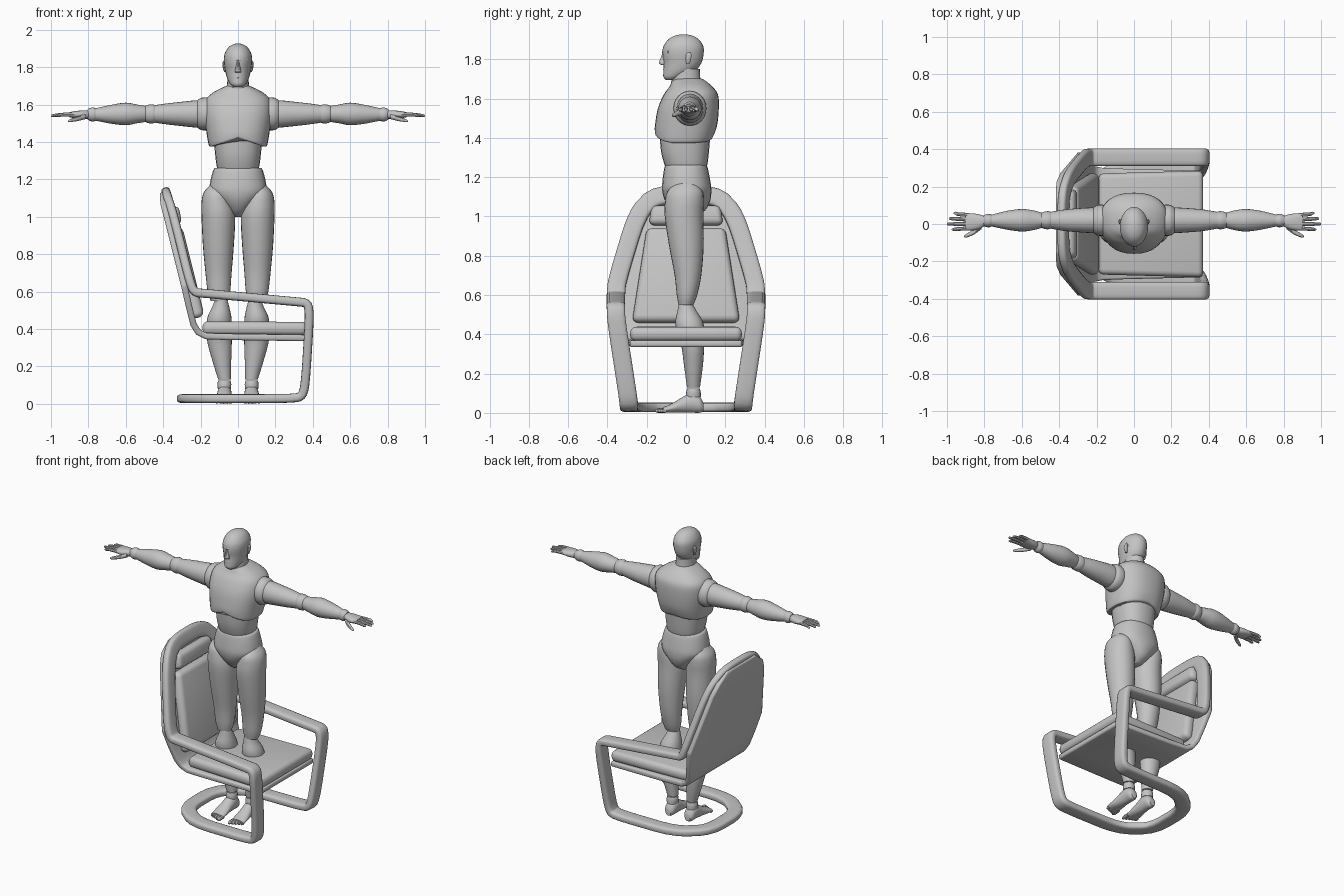
import bpy, bmesh, math
from mathutils import Vector

grey = bpy.data.materials.new("plain grey")
grey.diffuse_color = (0.55, 0.55, 0.55, 1)


def finish(name, bm, mirror=None, angle=40):
    bmesh.ops.recalc_face_normals(bm, faces=bm.faces)
    me = bpy.data.meshes.new(name)
    bm.to_mesh(me)
    bm.free()
    me.materials.append(grey)
    ob = bpy.data.objects.new(name, me)
    bpy.context.collection.objects.link(ob)
    bpy.ops.object.select_all(action='DESELECT')
    ob.select_set(True)
    bpy.context.view_layer.objects.active = ob
    bpy.ops.object.shade_smooth_by_angle(angle=math.radians(angle))
    if mirror is not None:
        mod = ob.modifiers.new("mirror", 'MIRROR')
        mod.use_axis = [i == mirror for i in range(3)]
    return ob


def bow(c, e):
    return math.copysign(abs(c) ** e, c)


def skin(bm, loops, closed=False):
    rows = [[bm.verts.new(p) for p in l] for l in loops]
    n = len(rows[0])
    for i in range(len(rows) if closed else len(rows) - 1):
        a, b = rows[i], rows[(i + 1) % len(rows)]
        for j in range(n):
            bm.faces.new((a[j], a[(j + 1) % n], b[(j + 1) % n], b[j]))
    if not closed:
        bm.faces.new(rows[0])
        bm.faces.new(rows[-1])


def smooth_rings(rings, steps=4):
    out = []
    for i in range(len(rings) - 1):
        p = [rings[max(0, min(len(rings) - 1, i + k))] for k in (-1, 0, 1, 2)]
        for s in range(steps):
            t = s / steps
            out.append([0.5 * (2 * b + (c - a) * t + (2 * a - 5 * b + 4 * c - d) * t * t
                               + (3 * b - a - 3 * c + d) * t ** 3) for a, b, c, d in zip(*p)])
    return out + [list(rings[-1])]


def loft(name, axis, rings, mirror=None, e=1.0, n=24, warp=None):
    """Rings are (position, centre 1, radius 1, centre 2, radius 2)."""
    loops = []
    for t, a, ra, b, rb in smooth_rings(rings):
        loop = []
        for k in range(n):
            f = 2 * math.pi * k / n
            u, v = a + ra * bow(math.cos(f), e), b + rb * bow(math.sin(f), e)
            p = {'X': (t, u, v), 'Y': (u, t, v), 'Z': (u, v, t)}[axis]
            loop.append(warp(*p) if warp else p)
        loops.append(loop)
    bm = bmesh.new()
    skin(bm, loops)
    return finish(name, bm, mirror)


# ---- figure: head, neck and trunk
loft("head", 'Z', [(1.695, 0, .025, -.075, .028), (1.71, 0, .042, -.065, .05), (1.74, 0, .058, -.035, .08),
                   (1.78, 0, .068, -.018, .096), (1.83, 0, .075, -.015, .105), (1.87, 0, .072, -.013, .1),
                   (1.905, 0, .052, -.012, .073), (1.922, 0, .026, -.012, .038), (1.927, 0, .005, -.012, .006)])
loft("nose", 'Z', [(1.772, 0, .016, -.113, .014), (1.782, 0, .017, -.118, .021),
                   (1.81, 0, .01, -.113, .015), (1.84, 0, .009, -.108, .01)], n=10)
loft("brow", 'X', [(-.052, -.085, .008, 1.838, .008), (0, -.111, .012, 1.838, .01),
                   (.052, -.085, .008, 1.838, .008)], n=10)
loft("lips", 'X', [(-.025, -.095, .006, 1.748, .004), (0, -.109, .008, 1.748, .008),
                   (.025, -.095, .006, 1.748, .004)], n=10)
loft("ear", 'Z', [(1.775, .07, .005, .01, .008), (1.8, .074, .008, .012, .014),
                  (1.825, .075, .007, .014, .014), (1.835, .073, .004, .014, .006)], mirror=0, n=10)
loft("neck", 'Z', [(1.64, 0, .07, .01, .085), (1.69, 0, .06, 0, .075), (1.75, 0, .056, 0, .07)])


def rib_arch(x, y, z):
    lift = max(0, 1 - abs(x) / .14) * max(0, (1.46 - z) / .08)
    return (x, y, z + .045 * lift) if y < 0 else (x, y, z + .02 * lift)


loft("chest", 'Z', [(1.375, 0, .15, -.012, .14), (1.39, 0, .158, -.01, .148), (1.46, 0, .17, 0, .158),
                    (1.55, 0, .182, .012, .155), (1.62, 0, .176, .025, .138), (1.66, 0, .14, .025, .11),
                    (1.69, 0, .085, .015, .085), (1.703, 0, .055, .01, .065)], e=.85, n=32, warp=rib_arch)
loft("abdomen", 'Z', [(1.235, 0, .1, 0, .095), (1.26, 0, .112, 0, .108), (1.33, 0, .122, -.005, .122),
                      (1.43, 0, .13, -.005, .13)], e=.85)
loft("pelvis", 'Z', [(1.0, 0, .03, .01, .04), (1.03, 0, .055, .012, .085), (1.08, 0, .105, .008, .115),
                     (1.13, 0, .15, .004, .125), (1.18, 0, .15, .002, .122), (1.25, 0, .132, 0, .11),
                     (1.262, 0, .118, 0, .1)], e=.9)

# ---- figure: legs
loft("thigh", 'Z', [(1.17, .12, .03, 0, .05), (1.13, .117, .066, -.005, .088), (1.08, .112, .083, -.008, .098),
                    (1.0, .105, .09, -.01, .098), (.85, .105, .083, .002, .088), (.7, .104, .07, .01, .068),
                    (.6, .102, .06, .005, .052), (.55, .1, .046, 0, .038)], mirror=0)
loft("shin", 'Z', [(.57, .09, .028, -.005, .03), (.52, .092, .045, .005, .048), (.45, .1, .066, .018, .072),
                   (.34, .099, .066, .034, .058), (.24, .088, .052, .038, .048), (.13, .072, .034, .038, .033)],
     mirror=0)
loft("ankle", 'Z', [(.08, .073, .035, .038, .038), (.105, .073, .037, .038, .037),
                    (.125, .073, .033, .038, .032)], mirror=0, n=16)
loft("foot", 'Y', [(.088, .072, .02, .03, .022), (.07, .072, .034, .042, .041), (.03, .072, .038, .052, .051),
                   (-.02, .074, .04, .04, .039), (-.07, .076, .045, .025, .024), (-.115, .076, .045, .015, .014)],
     mirror=0)
for i in range(5):
    x, tip, r = .04 + .018 * i, -.155 + .008 * i, .0115 - .0008 * i
    loft(f"toe_{i + 1}", 'Y', [(-.1, x, r, .014, .011), (tip + .015, x, r, .012, .012),
                               (tip, x, r * .5, .01, .006)], mirror=0, n=8)

# ---- figure: arms
loft("shoulder", 'X', [(.14, .02, .07, 1.55, .08), (.165, .02, .083, 1.55, .088), (.2, .02, .08, 1.55, .085),
                       (.225, .02, .06, 1.55, .066)], mirror=0)
loft("upper_arm", 'X', [(.2, .02, .06, 1.55, .066), (.22, .02, .068, 1.55, .073), (.31, .02, .063, 1.55, .064),
                        (.38, .02, .056, 1.55, .056), (.45, .02, .044, 1.55, .046)], mirror=0)
loft("elbow", 'X', [(.435, .02, .04, 1.55, .042), (.455, .02, .048, 1.55, .051), (.48, .02, .046, 1.55, .049),
                    (.505, .02, .036, 1.55, .038)], mirror=0)
loft("forearm", 'X', [(.49, .02, .04, 1.55, .042), (.54, .02, .053, 1.55, .05), (.6, .02, .06, 1.55, .06),
                      (.68, .02, .05, 1.548, .05), (.775, .018, .028, 1.547, .03)], mirror=0)
loft("wrist", 'X', [(.755, .018, .03, 1.547, .032), (.78, .018, .036, 1.547, .038),
                    (.805, .018, .028, 1.547, .027)], mirror=0, n=16)
loft("palm", 'X', [(.795, .016, .025, 1.547, .022), (.83, .012, .04, 1.546, .023), (.87, .011, .046, 1.546, .019),
                   (.9, .012, .046, 1.546, .014)], mirror=0, e=.85, n=16)
for i, tip in enumerate((.975, 1.0, .99, .965)):
    y = -.024 + .024 * i
    y2 = y * 1.2
    loft(f"finger_{i + 1}", 'X', [(.885, y, .011, 1.547, .011), (.94, (y + y2) / 2, .01, 1.546, .01),
                                  (tip - .01, y2, .008, 1.541, .008), (tip, y2, .003, 1.54, .003)], mirror=0, n=8)
loft("thumb", 'X', [(.815, -.012, .015, 1.536, .014), (.855, -.042, .014, 1.525, .013),
                    (.895, -.062, .01, 1.515, .009), (.908, -.066, .004, 1.512, .004)], mirror=0, n=10)

# ---- chair frame: one closed flat tube forming base, posts, arms and back rim
half = [(-.28, .15, .028), (-.12, .287, .028), (.25, .29, .028), (.34, .29, .035), (.36, .298, .10),
        (.383, .355, .47), (.373, .357, .54), (.30, .357, .547), (-.17, .357, .59), (-.235, .357, .595),
        (-.262, .352, .67), (-.345, .25, 1.01), (-.378, .15, 1.112)]
path = [Vector(p) for p in half] + [Vector((x, -y, z)) for x, y, z in reversed(half)]
for _ in range(2):
    path = [a.lerp(b, f) for a, b in zip(path, path[1:] + path[:1]) for f in (.2, .8)]
loops = []
for i, p in enumerate(path):
    t = path[(i + 1) % len(path)] - path[i - 1]
    nrm = Vector((-t.z, 0, t.x)).normalized() * (1 if p.y > 0 else -1)
    side = t.cross(nrm).normalized()
    loops.append([p + side * .047 * bow(math.cos(f), .55) + nrm * .024 * bow(math.sin(f), .55)
                  for f in [2 * math.pi * (k + .5) / 16 for k in range(16)]])
bm = bmesh.new()
skin(bm, loops, closed=True)
finish("chair_frame", bm, angle=50)

# ---- chair shell: a bent sheet, back flowing into seat
bm = bmesh.new()
prof = [(-.402, 1.13, .15), (-.398, 1.07, .235), (-.38, 1.0, .275), (-.287, .63, .385), (-.262, .52, .355),
        (-.238, .425, .325), (-.212, .382, .308), (-.17, .362, .3), (-.05, .358, .295), (.365, .352, .285)]
rows = [[bm.verts.new((x, w * s, z)) for s in (-1, -.5, 0, .5, 1)] for x, z, w in prof]
for a, b in zip(rows, rows[1:]):
    for j in range(4):
        bm.faces.new((a[j], a[j + 1], b[j + 1], b[j]))
shell = finish("chair_shell", bm)
sol = shell.modifiers.new("thickness", 'SOLIDIFY')
sol.thickness, sol.offset = .034, 0
bev = shell.modifiers.new("soft_edges", 'BEVEL')
bev.width, bev.segments = .01, 2


def cushion(name, start, end, w0, w1, thick, bevel):
    """Padded slab along an xz line, with a half width at each end."""
    a, b = Vector((start[0], 0, start[1])), Vector((end[0], 0, end[1]))
    d = (b - a).normalized()
    up = Vector((-d.z, 0, d.x)) * thick / 2
    if up.x + up.z < 0:
        up = -up
    bm = bmesh.new()
    ends = [[c + Vector((0, s * w, 0)) + up * k for s, k in ((-1, -1), (1, -1), (1, 1), (-1, 1))]
            for c, w in ((a, w0), (b, w1))]
    skin(bm, ends)
    bmesh.ops.bevel(bm, geom=bm.edges[:], offset=bevel, segments=4, profile=.5, affect='EDGES')
    finish(name, bm, angle=60)


cushion("seat_cushion", (-.19, .405), (.37, .402), .27, .285, .072, .03)
cushion("back_cushion", (-.215, .46), (-.335, .94), .275, .2, .075, .032)
cushion("headrest", (-.333, .955), (-.352, 1.055), .19, .175, .07, .03)
